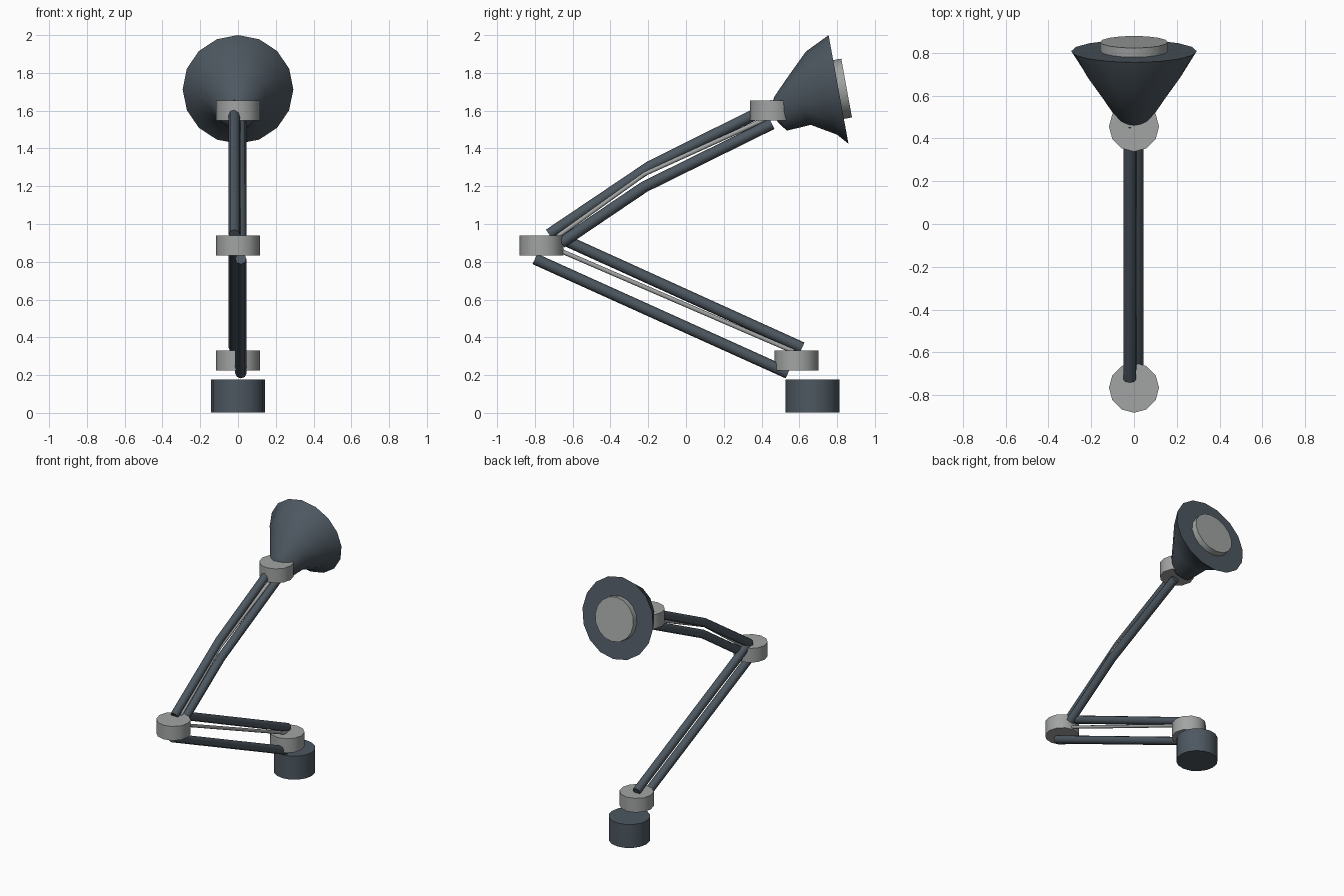
import bpy, bmesh, math
from mathutils import Matrix, Vector

if "Cube" in bpy.data.objects:
    bpy.data.objects.remove(bpy.data.objects["Cube"])


def material(name, rgb):
    m = bpy.data.materials.new(name)
    m.diffuse_color = (*rgb, 1)
    m.use_nodes = True
    m.node_tree.nodes["Principled BSDF"].inputs["Base Color"].default_value = m.diffuse_color
    return m


SLATE = material("slate_paint", (0.075, 0.097, 0.118))
GREY = material("grey_metal", (0.36, 0.37, 0.37))


def finish(obj, mat, angle=50):
    obj.data.materials.clear()
    obj.data.materials.append(mat)
    bpy.ops.object.select_all(action='DESELECT')
    obj.select_set(True)
    bpy.context.view_layer.objects.active = obj
    bpy.ops.object.shade_smooth_by_angle(angle=math.radians(angle))


def drum(name, centre, radius, height, mat, sides=12, tilt=0):
    bpy.ops.mesh.primitive_cylinder_add(vertices=sides, radius=radius, depth=height,
                                        location=centre, rotation=(tilt, 0, 0))
    obj = bpy.context.object
    obj.name = name
    finish(obj, mat)


def rod(name, x, path, radius, mat):
    curve = bpy.data.curves.new(name, 'CURVE')
    curve.dimensions = '3D'
    curve.bevel_depth = radius
    curve.bevel_resolution = 2
    curve.use_fill_caps = True
    spline = curve.splines.new('POLY')
    spline.points.add(len(path) - 1)
    for p, (y, z) in zip(spline.points, path):
        p.co = (x, y, z, 1)
    obj = bpy.data.objects.new(name, curve)
    bpy.context.collection.objects.link(obj)
    bpy.ops.object.select_all(action='DESELECT')
    obj.select_set(True)
    bpy.context.view_layer.objects.active = obj
    bpy.ops.object.convert(target='MESH')
    finish(bpy.context.object, mat)


# Base and the three pivot drums
drum("base", (0, 0.67, 0.09), 0.142, 0.176, SLATE, 16)
for name, y, z in (("base_joint", 0.585, 0.277), ("elbow_joint", -0.765, 0.885),
                   ("head_joint", 0.455, 1.6)):
    drum(name, (0, y, z), 0.117, 0.106, GREY)

# Lower arm: two parallel bars and a thin tension rod
rod("lower_arm_top_bar", -0.02, [(-0.69, 0.937), (0.615, 0.345)], 0.03, SLATE)
rod("lower_arm_bottom_bar", 0.015, [(-0.80, 0.815), (0.54, 0.21)], 0.03, SLATE)
rod("lower_arm_tension_rod", 0, [(-0.75, 0.895), (0.57, 0.325)], 0.012, GREY)

# Upper arm: two bent bars and a thin tension rod
rod("upper_arm_top_bar", -0.02, [(-0.725, 0.945), (-0.19, 1.305), (0.465, 1.63)], 0.03, SLATE)
rod("upper_arm_bottom_bar", 0.015, [(-0.66, 0.90), (-0.22, 1.197), (0.455, 1.53)], 0.03, SLATE)
rod("upper_arm_tension_rod", 0, [(-0.70, 0.92), (-0.22, 1.265), (0.43, 1.56)], 0.012, GREY)

# Shade: skewed bell, each ring given by top point, bottom point and half width
rings = [((0.455, 1.635), (0.485, 1.54), 0.045),
         ((0.468, 1.675), (0.534, 1.494), 0.085),
         ((0.54, 1.78), (0.66, 1.525), 0.15),
         ((0.635, 1.913), (0.80, 1.473), 0.235),
         ((0.755, 2.0), (0.86, 1.425), 0.293)]
SIDES = 16
bm = bmesh.new()
loops = []
for top, bottom, half in rings:
    t, b = Vector((0, *top)), Vector((0, *bottom))
    mid, up = (t + b) / 2, (t - b) / 2
    loops.append([bm.verts.new(mid + up * math.cos(a) + Vector((half * math.sin(a), 0, 0)))
                  for a in (2 * math.pi * i / SIDES for i in range(SIDES))])
for r0, r1 in zip(loops, loops[1:]):
    for i in range(SIDES):
        j = (i + 1) % SIDES
        bm.faces.new((r0[i], r0[j], r1[j], r1[i]))
bm.faces.new(loops[0])
bm.faces.new(loops[-1])
bmesh.ops.recalc_face_normals(bm, faces=bm.faces)
mesh = bpy.data.meshes.new("lamp_shade")
bm.to_mesh(mesh)
bm.free()
shade = bpy.data.objects.new("lamp_shade", mesh)
bpy.context.collection.objects.link(shade)
finish(shade, SLATE, 60)

# Lens disc standing out of the shade mouth
lean = math.atan2(0.105, 0.575)
axis = Vector((0, math.cos(lean), math.sin(lean)))
drum("lens", Vector((0, 0.808, 1.712)) + axis * 0.018, 0.158, 0.05, GREY, 16,
     lean - math.pi / 2)
